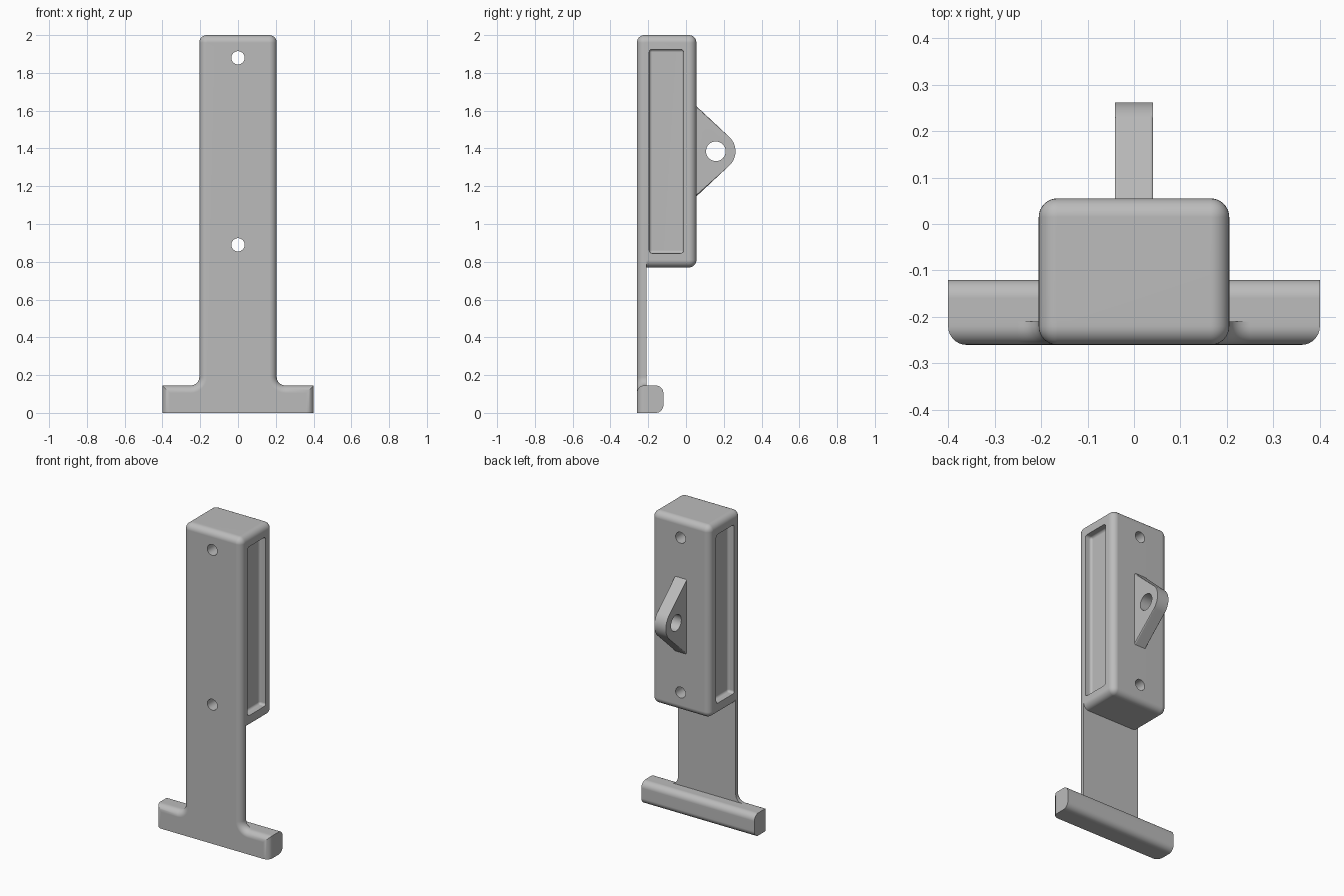
import bpy, bmesh, math
from mathutils import Matrix, Vector

if "Cube" in bpy.data.objects:
    bpy.data.objects.remove(bpy.data.objects["Cube"])

grey = bpy.data.materials.new("plain grey")
grey.diffuse_color = (0.5, 0.5, 0.5, 1)
grey.use_nodes = True
grey.node_tree.nodes["Principled BSDF"].inputs["Base Color"].default_value = grey.diffuse_color

FRONT, SEAM, BACK = -0.26, -0.21, 0.055   # y of front face, plate back, body back
HALF, R = 0.205, 0.04                     # half width of body, fillet radius


def finish(name, bm):
    bmesh.ops.recalc_face_normals(bm, faces=bm.faces)
    mesh = bpy.data.meshes.new(name)
    bm.to_mesh(mesh)
    bm.free()
    mesh.materials.append(grey)
    ob = bpy.data.objects.new(name, mesh)
    bpy.context.collection.objects.link(ob)
    return ob


def arc(cx, cy, r, a0, a1, n=10):
    angles = [math.radians(a0 + (a1 - a0) * i / n) for i in range(n + 1)]
    return [(cx + r * math.cos(a), cy + r * math.sin(a)) for a in angles]


def loft(loops):
    """Skin a list of equal-length closed loops and cap both ends."""
    bm = bmesh.new()
    rings = [[bm.verts.new(p) for p in loop] for loop in loops]
    for a, b in zip(rings, rings[1:]):
        for i in range(len(a)):
            j = (i + 1) % len(a)
            bm.faces.new((a[i], a[j], b[j], b[i]))
    bm.faces.new(rings[0])
    bm.faces.new(rings[-1])
    return bm


def box(x0, x1, y0, y1, z0, z1):
    bm = bmesh.new()
    bmesh.ops.create_cube(bm, size=1)
    size = Vector((x1 - x0, y1 - y0, z1 - z0))
    mid = Vector((x0 + x1, y0 + y1, z0 + z1)) / 2
    for v in bm.verts:
        v.co = Vector(a * b for a, b in zip(v.co, size)) + mid
    return bm


def round_edges(bm, edges, r, seg):
    bmesh.ops.bevel(bm, geom=edges, offset=r, segments=seg, profile=0.5,
                    affect='EDGES', clamp_overlap=True)


def rod(name, radius, length, centre, axis):
    bm = bmesh.new()
    rot = Matrix.Rotation(math.pi / 2, 4, 'X' if axis == 'Y' else 'Y')
    bmesh.ops.create_cone(bm, cap_ends=True, segments=40, radius1=radius, radius2=radius,
                          depth=length, matrix=Matrix.Translation(centre) @ rot)
    return finish(name, bm)


def cut(ob, cutters):
    bpy.context.view_layer.objects.active = ob
    for c in cutters:
        mod = ob.modifiers.new("cut", 'BOOLEAN')
        mod.operation, mod.solver, mod.object = 'DIFFERENCE', 'EXACT', c
        bpy.ops.object.modifier_apply(modifier=mod.name)


# Front plate: inverted T outline with a filleted front rim
def plate_loop(o, y):
    half = [(0.4 - o, 0), (0.4 - o, 0.145 - o)]
    half += arc(HALF + 0.045, 0.19, 0.045 + o, 270, 180)
    half += arc(HALF - R, 2 - R, R - o, 0, 90)
    return [(x, y, z) for x, z in half] + [(-x, y, z) for x, z in reversed(half)]


loops = []
for i in range(9):
    a = math.pi / 2 * i / 8
    loops.append(plate_loop(0.98 * R * (1 - math.sin(a)), FRONT + R * (1 - math.cos(a))))
loops.append(plate_loop(0, SEAM))
front_plate = finish("front_plate", loft(loops))

# Foot bar: thick part behind the plate, back edges rounded
foot = [(SEAM, 0)] + arc(-0.16, R, R, -90, 0) + arc(-0.16, 0.145 - R, R, 0, 90) + [(SEAM, 0.145)]
foot_bar = finish("foot_bar", loft([[(x, y, z) for y, z in foot] for x in (-0.4, 0.4)]))

# Body block: all edges rounded except where it joins the plate
bm = box(-HALF, HALF, SEAM, BACK, 0.77, 2)
round_edges(bm, [e for e in bm.edges if any(v.co.y > 0 for v in e.verts)], R, 8)
body = finish("body", bm)

# Side pockets and screw holes
cutters = []
for s in (-1, 1):
    x0, x1 = sorted((s * (HALF - 0.045), s * (HALF + 0.1)))
    bm = box(x0, x1, -0.195, -0.013, 0.845, 1.925)
    round_edges(bm, bm.edges[:], 0.016, 4)
    cutters.append(finish("pocket_cutter", bm))
holes = [rod("hole_cutter", 0.035, 2, (0, 0, z), 'Y') for z in (0.89, 1.88)]
cut(body, cutters + holes)
cut(front_plate, holes)

# Back lug: rounded triangle with a cross hole
LY, LZ, LR = 0.158, 1.385, 0.104
tip = arc(LY, LZ, LR, -46.8, 46.8, 20)
lug_profile = [(0.04, LZ - 0.253), *tip, (0.04, LZ + 0.253)]
bm = loft([[(x, y, z) for y, z in lug_profile] for x in (-0.041, 0.041)])
rim = [e for e in bm.edges if abs(e.verts[0].co.x - e.verts[1].co.x) < 1e-6
       and max(v.co.y for v in e.verts) > 0.05]
round_edges(bm, rim, 0.01, 4)
back_lug = finish("back_lug", bm)
lug_hole = rod("lug_hole_cutter", 0.052, 0.5, (0, LY, LZ), 'X')
cut(back_lug, [lug_hole])

for c in cutters + holes + [lug_hole]:
    bpy.data.objects.remove(c)

# Smooth fillets, flat panels
for ob in (front_plate, foot_bar, body, back_lug):
    bpy.ops.object.select_all(action='DESELECT')
    ob.select_set(True)
    bpy.context.view_layer.objects.active = ob
    bpy.ops.object.shade_smooth_by_angle(angle=math.radians(35))
    mod = ob.modifiers.new("flat_panels", 'WEIGHTED_NORMAL')
    mod.keep_sharp = True
